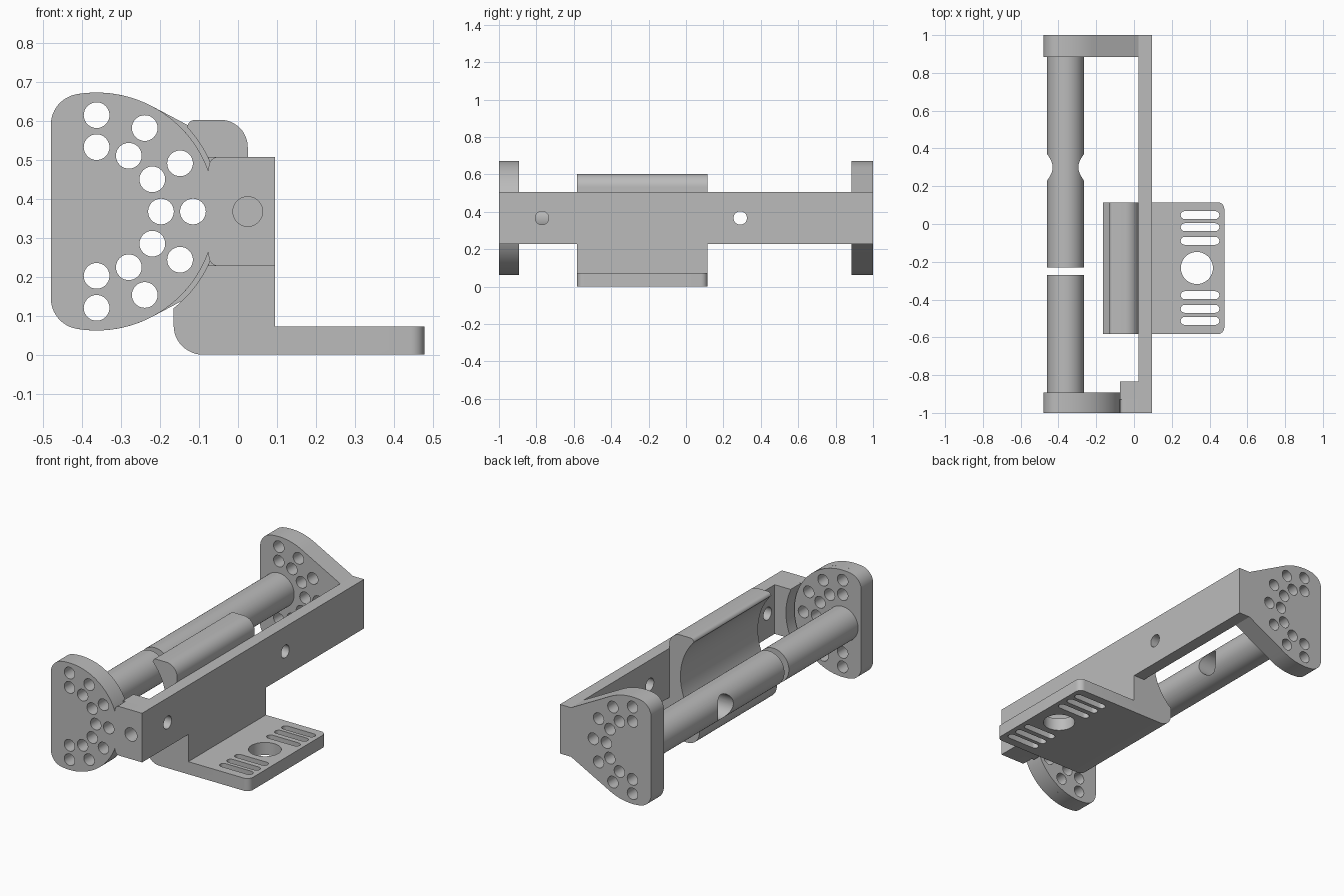
import bpy, bmesh
from math import sin, cos, radians, sqrt, degrees, atan2
from mathutils import Vector

default = bpy.data.objects.get("Cube")
if default:
    bpy.data.objects.remove(default, do_unlink=True)

grey = bpy.data.materials.new("plain_grey")
grey.use_nodes = True
GREY = (0.5, 0.5, 0.5, 1)
grey.diffuse_color = GREY
for node in grey.node_tree.nodes:
    if node.type == 'BSDF_PRINCIPLED':
        node.inputs["Base Color"].default_value = GREY

# Shared dimensions: rod axis, disc radius, clearance radius, beam faces
AX, AZ = -0.3625, 0.367
DISC, CLEAR, ROD = 0.305, 0.317, 0.0975
BEAM_IN, BEAM_OUT = 0.025, 0.095
BOTTOM, TOP = 0.227, 0.507
FRONT, BACK = -1, 1


def arc(cx, cy, r, a0, a1, n=12):
    """Points on an arc, angles in degrees."""
    angles = [radians(a0 + (a1 - a0) * i / n) for i in range(n + 1)]
    return [(cx + r * cos(a), cy + r * sin(a)) for a in angles]


def circle(cx, cy, r, n=40):
    return arc(cx, cy, r, 0, 360, n)[:-1]


def rect(x0, y0, x1, y1):
    return [(x0, y0), (x1, y0), (x1, y1), (x0, y1)]


def add_prism(bm, outline, axis, a, b):
    """Extrude a 2D outline along an axis from a to b."""
    place = {'x': lambda u, v, t: (t, u, v),
             'y': lambda u, v, t: (u, t, v),
             'z': lambda u, v, t: (u, v, t)}[axis]
    near = [bm.verts.new(place(u, v, a)) for u, v in outline]
    far = [bm.verts.new(place(u, v, b)) for u, v in outline]
    bm.faces.new(near)
    bm.faces.new(far[::-1])
    for i in range(len(outline)):
        j = (i + 1) % len(outline)
        bm.faces.new((near[j], near[i], far[i], far[j]))


def make_object(name, bm):
    bmesh.ops.recalc_face_normals(bm, faces=bm.faces[:])
    mesh = bpy.data.meshes.new(name)
    bm.to_mesh(mesh)
    bm.free()
    obj = bpy.data.objects.new(name, mesh)
    bpy.context.collection.objects.link(obj)
    return obj


def part(name, outline, axis, a, b, cuts=(), rounded=None):
    """A solid prism with optional rounded edges and cut holes."""
    bm = bmesh.new()
    add_prism(bm, outline, axis, a, b)
    if rounded:
        edges = [e for e in bm.edges if rounded(*[v.co for v in e.verts])]
        bmesh.ops.bevel(bm, geom=edges, offset=0.035, segments=8,
                        profile=0.5, affect='EDGES')
    obj = make_object(name, bm)
    obj.data.materials.append(grey)
    bpy.ops.object.select_all(action='DESELECT')
    obj.select_set(True)
    bpy.context.view_layer.objects.active = obj
    if cuts:
        cb = bmesh.new()
        for cut in cuts:
            add_prism(cb, *cut)
        cutter = make_object("cutter", cb)
        cutter.hide_render = True
        mod = obj.modifiers.new("holes", 'BOOLEAN')
        mod.operation, mod.solver, mod.object = 'DIFFERENCE', 'EXACT', cutter
        bpy.ops.object.modifier_apply(modifier=mod.name)
        bpy.data.objects.remove(cutter, do_unlink=True)
    bpy.ops.object.shade_smooth_by_angle(angle=radians(30))
    return obj


def fan(start, neck=()):
    """Disc flattened on its outer side, with an optional neck to the beam."""
    flat, r = -0.48, 0.08
    cx = flat + r
    cz = AZ + sqrt((DISC - r) ** 2 - (cx - AX) ** 2)
    turn = degrees(atan2(cz - AZ, cx - AX))
    upper = list(neck) + arc(AX, AZ, DISC, start, turn, 24)
    upper += arc(cx, cz, r, turn, 180)[1:]
    lower = [(x, 2 * AZ - z) for x, z in reversed(upper)]
    return upper + (lower if neck else lower[:-1])


# Two rings of index holes through the end plates
index_holes = [circle(AX + r * cos(radians(a)), AZ + r * sin(radians(a)), 0.033, 32)
               for r in (0.165, 0.247) for a in range(-90, 91, 30)]
front_holes = [(h, 'y', FRONT - 0.1, -0.8) for h in index_holes]
back_holes = [(h, 'y', 0.8, BACK + 0.1) for h in index_holes]
pivot = (circle(BEAM_IN, AZ, 0.038), 'y', FRONT - 0.1, -0.84)

# Long side beam with cross holes
cross = [(circle(y, AZ, 0.036), 'x', -0.1, 0.2) for y in (-0.77, 0.29)]
part("side_beam", rect(BEAM_IN, BOTTOM, BEAM_OUT, TOP), 'y', FRONT, BACK,
     cross + [pivot])

# Front end plate: necked outer layer, free inner disc, and pivot block
neck = [(BEAM_IN, TOP)] + arc(-0.05, TOP - 0.025, 0.025, 90, 180, 6)
part("front_plate", fan(20, neck), 'y', FRONT, -0.93, front_holes + [pivot])
part("front_disc", fan(0), 'y', -0.93, -0.893, front_holes)
clearance = (circle(AX, AZ, CLEAR, 96), 'y', -1.2, -0.7)
part("pivot_block", rect(-0.075, BOTTOM, BEAM_IN, TOP), 'y', -0.93, -0.835,
     [clearance, pivot])

# Back end plate tapering straight into the beam
part("back_plate", fan(62, [(BEAM_IN, TOP)]), 'y', 0.885, BACK, back_holes)

# Split rod with a cross hole in the long half
rod = circle(AX, AZ, ROD, 64)
part("front_rod", rod, 'y', -0.893, -0.27)
part("back_rod", rod, 'y', -0.23, 0.885,
     [(circle(0.3, AZ, 0.07), 'x', -0.6, -0.1)])

# Cradle bracket with a concave face around the rod and a slotted foot
FOOT, FOOT_END, MID = 0.072, 0.478, -0.233
up = degrees(atan2(0.2155, 0.2325))
down = degrees(atan2(-0.248, 0.1975))
profile = [(FOOT_END, 0), (FOOT_END, FOOT), (BEAM_OUT, FOOT), (BEAM_OUT, BOTTOM),
           (BEAM_IN, BOTTOM)]
profile += arc(-0.045, 0.532, 0.07, 0, 90)
profile += arc(-0.11, 0.582, 0.02, 90, 170, 6)
profile += arc(AX, AZ, CLEAR, up, down, 40)
profile += arc(-0.09, 0.075, 0.075, 180, 270)


def slot(y, r=0.021):
    outline = arc(0.452 - r, y, r, -90, 90, 8) + arc(0.247 + r, y, r, 90, 270, 8)
    return (outline, 'z', -0.1, 0.2)


slots = [slot(MID + s * d) for s in (-1, 1) for d in (0.144, 0.216, 0.28)]
part("cradle_bracket", profile, 'y', -0.583, 0.115,
     slots + [(circle(0.333, MID, 0.085, 48), 'z', -0.1, 0.2)],
     rounded=lambda p, q: min(p.x, q.x) > 0.4 and abs(p.z - q.z) > 0.01)
